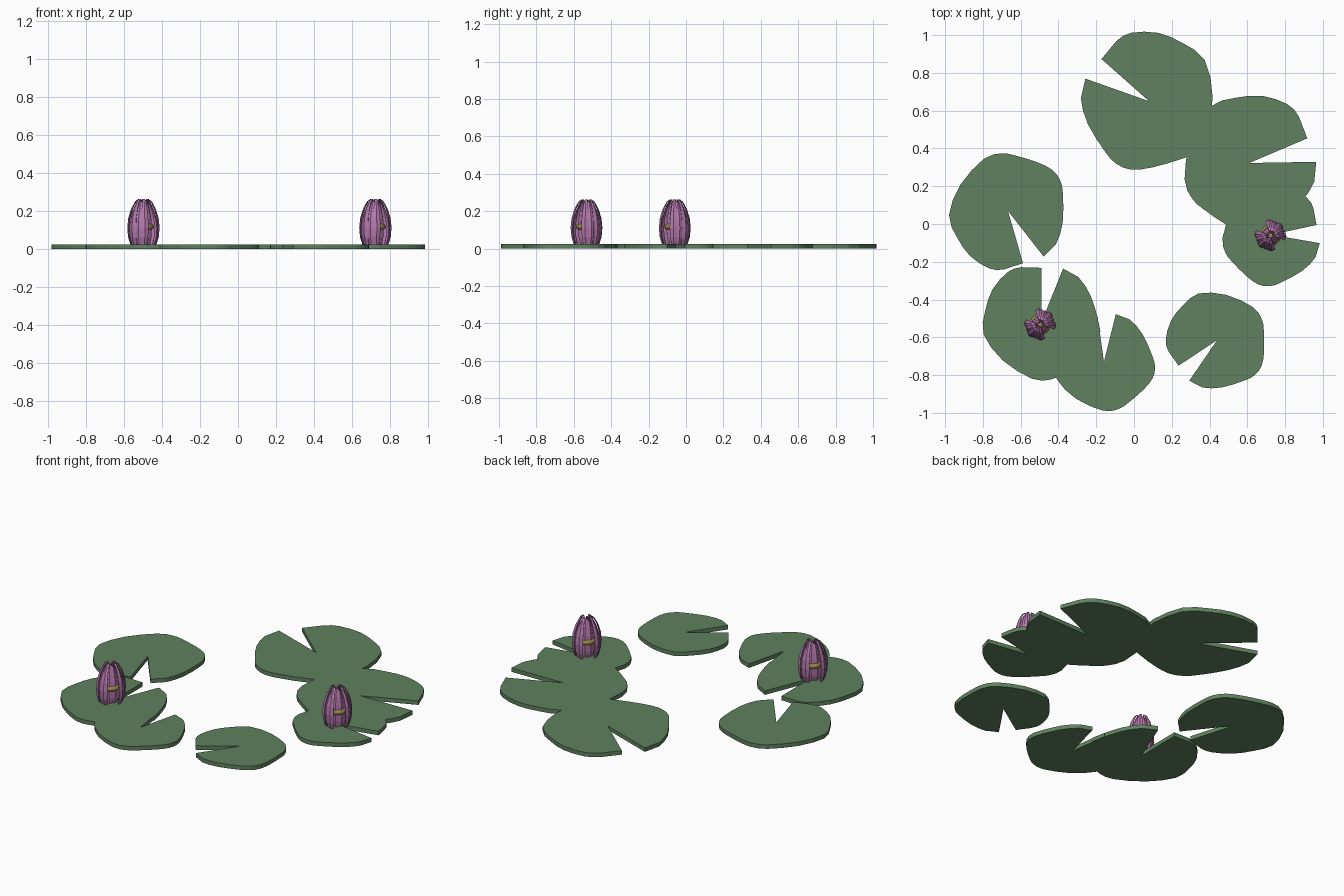
import bpy, bmesh
from math import sin, cos, radians, pi
from mathutils import Vector

cube = bpy.data.objects.get("Cube")
if cube:
    bpy.data.objects.remove(cube, do_unlink=True)


def material(name, rgb):
    m = bpy.data.materials.new(name)
    m.use_nodes = True
    m.diffuse_color = (*rgb, 1)
    m.node_tree.nodes["Principled BSDF"].inputs["Base Color"].default_value = (*rgb, 1)
    return m


green = material("leaf green", (0.115, 0.22, 0.115))
pink = material("petal pink", (0.46, 0.19, 0.42))
gold = material("flower centre gold", (0.32, 0.24, 0.07))


def add_object(name, bm, mat, location):
    bmesh.ops.recalc_face_normals(bm, faces=bm.faces)
    mesh = bpy.data.meshes.new(name)
    bm.to_mesh(mesh)
    bm.free()
    mesh.materials.append(mat)
    obj = bpy.data.objects.new(name, mesh)
    obj.location = location
    bpy.context.collection.objects.link(obj)
    return obj


# Leaf outline: angle from the middle of the notch, distance from its tip
RIM = [(11, .306), (28, .309), (51, .296), (80, .304), (93, .32), (106, .32), (123, .30),
       (147, .297), (160, .307), (178, .304), (214, .288), (247, .313), (270, .304),
       (293, .312), (315, .32), (329, .31), (349, .288)]
THICKNESS = 0.025


def smooth_rim():
    pts = [Vector((r * cos(radians(a)), r * sin(radians(a)))) for a, r in RIM]
    out = []
    for i in range(len(pts) - 1):
        p, q = pts[i], pts[i + 1]
        out.append(p)
        if 0 < i < len(pts) - 2:
            out.append((p + q) * 0.5625 - (pts[i - 1] + pts[i + 2]) * 0.0625)
    return out + [pts[-1]]


def lily_pad(name, x, y, turn, scale, flip=1):
    bm = bmesh.new()
    outline = [Vector((0, 0))] + smooth_rim()
    c, s = cos(radians(turn)), sin(radians(turn))
    verts = []
    for p in outline:
        u, v = p.x * scale, p.y * scale * flip
        verts.append(bm.verts.new((u * c - v * s, u * s + v * c, 0)))
    face = bm.faces.new(verts)
    top = bmesh.ops.extrude_face_region(bm, geom=[face])["geom"]
    bmesh.ops.translate(bm, vec=(0, 0, THICKNESS),
                        verts=[g for g in top if isinstance(g, bmesh.types.BMVert)])
    add_object(name, bm, green, (x, y, 0))


lily_pad("back_pad", 0.08, 0.65, 149.5, 1.17)
lily_pad("right_pad", -0.667, 0.069, -63, 1)
lily_pad("front_left_pad", 0.44, -0.615, 224.5, 0.85)
lily_pad("left_large_pad", 0.61, 0.323, 12, 1.16, -1)
lily_pad("left_small_pad", 0.727, -0.057, 1.2, 0.85, -1)
lily_pad("front_right_pad", -0.49, -0.52, 79, 1, -1)
lily_pad("front_small_pad", -0.159, -0.73, 87, 0.85, -1)

# Petal profile: radius, height, half width
PETAL = [(.066, .0, .014), (.078, .04, .02), (.082, .09, .023), (.077, .14, .021),
         (.062, .19, .016), (.042, .228, .01), (.026, .24, .006), (.016, .23, .002)]


def add_petal(bm, angle, radial, height, width):
    out = Vector((cos(angle), sin(angle), 0))
    side = Vector((-sin(angle), cos(angle), 0))
    rows = []
    for r, z, w in PETAL:
        centre = out * r * radial + Vector((0, 0, z * height))
        rows.append([bm.verts.new(centre + side * w * width * k - out * abs(k) * w * 0.35)
                     for k in (-1, 0, 1)])
    for a, b in zip(rows, rows[1:]):
        for i in range(2):
            bm.faces.new((a[i], a[i + 1], b[i + 1], b[i]))


def flower(name, x, y):
    # Two outer fans of petals leave an opening on either side
    bm = bmesh.new()
    for fan in (45, 225):
        for i, step in enumerate((-50, -25, 0, 25, 50)):
            add_petal(bm, radians(fan + step), 1.04 - 0.08 * (i % 2), 1 - 0.05 * (i % 2), 0.9)
    outer = add_object(name + "_outer_petals", bm, pink, (x, y, THICKNESS - 0.002))
    # Closed inner ring
    bm = bmesh.new()
    for i in range(8):
        add_petal(bm, i * pi / 4 + pi / 8, 0.58, 0.97 - 0.05 * (i % 2), 0.85)
    inner = add_object(name + "_inner_petals", bm, pink, (x, y, THICKNESS - 0.002))
    for obj in (outer, inner):
        solid = obj.modifiers.new("thickness", "SOLIDIFY")
        solid.thickness = 0.003
    # Flattened gold centre
    bm = bmesh.new()
    bmesh.ops.create_uvsphere(bm, u_segments=20, v_segments=10, radius=0.056)
    bmesh.ops.scale(bm, vec=(1, 1, 0.45), verts=bm.verts)
    for f in bm.faces:
        f.smooth = True
    add_object(name + "_centre", bm, gold, (x, y, 0.117))


flower("right_flower", -0.497, -0.532)
flower("left_flower", 0.722, -0.06)
